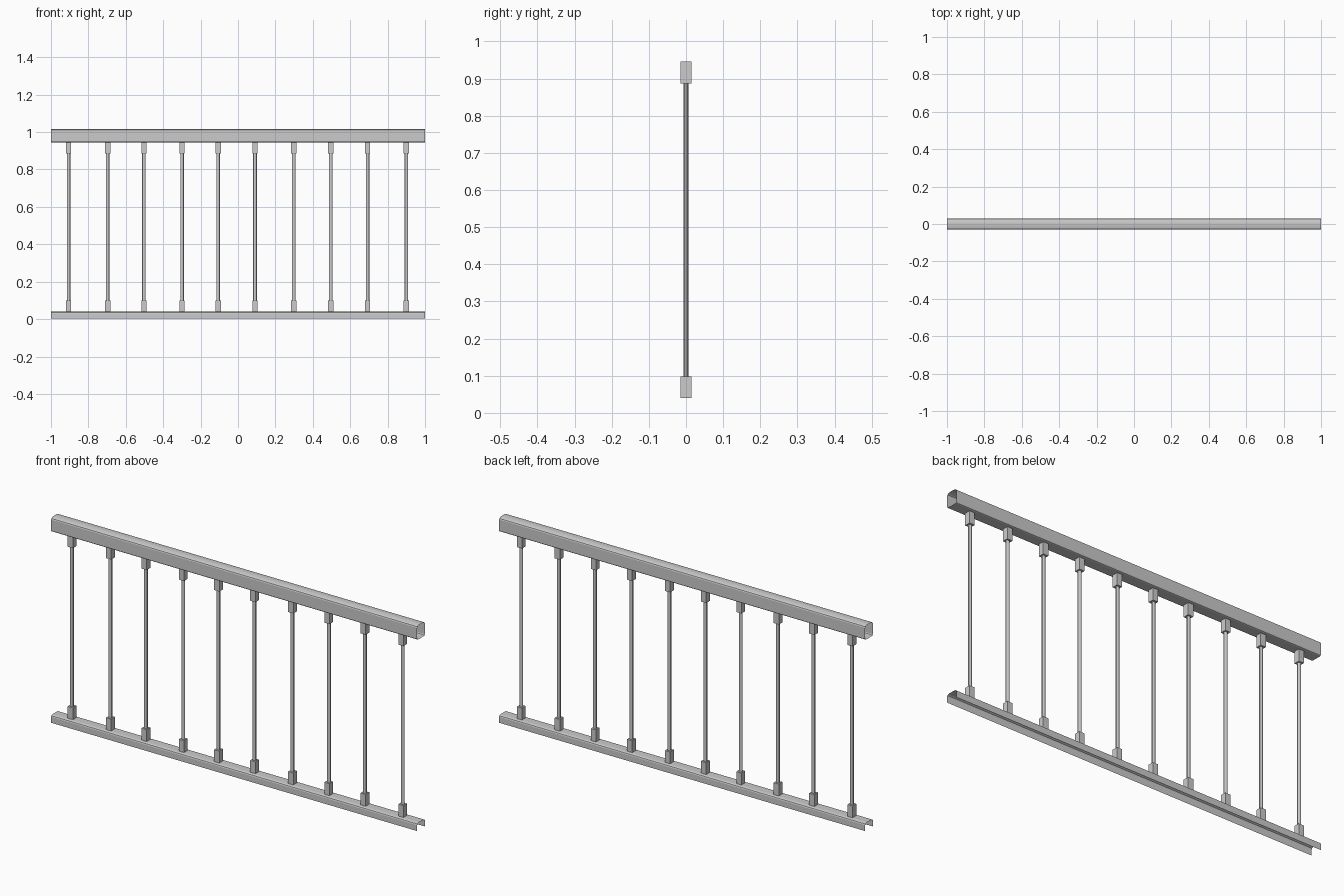
import bpy, bmesh

if "Cube" in bpy.data.objects:
    bpy.data.objects.remove(bpy.data.objects["Cube"])

# Dark grey metal
metal = bpy.data.materials.new("dark_metal")
metal.diffuse_color = (.52, .52, .52, 1)
metal.use_nodes = True
metal.node_tree.nodes["Principled BSDF"].inputs["Base Color"].default_value = metal.diffuse_color

def sweep(name, profile, closed):
    # Extrude a y-z section along x as an open-ended thin shell
    bm = bmesh.new()
    a = [bm.verts.new((-1, y, z)) for y, z in profile]
    b = [bm.verts.new((1, y, z)) for y, z in profile]
    n = len(profile)
    for i in range(n if closed else n - 1):
        j = (i + 1) % n
        bm.faces.new((a[i], a[j], b[j], b[i]))
    bmesh.ops.reverse_faces(bm, faces=bm.faces)
    mesh = bpy.data.meshes.new(name)
    bm.to_mesh(mesh)
    bm.free()
    mesh.materials.append(metal)
    ob = bpy.data.objects.new(name, mesh)
    bpy.context.collection.objects.link(ob)

def mirrored(half):
    # Complete a half section by reflecting it across y = 0
    return half + [(-y, z) for y, z in reversed(half)]

# Hollow handrail and downward-open base channel
sweep("top_rail", mirrored([(-.024, .945), (-.028, .947), (-.03, .952),
                            (-.03, 1.005), (-.028, 1.010), (-.023, 1.013),
                            (-.014, 1.015), (-.005, 1.016)]), True)
sweep("bottom_rail", mirrored([(-.03, .002), (-.03, .031), (-.028, .036),
                               (-.023, .039), (-.014, .040)]), False)

def socket(name, x, z):
    bpy.ops.mesh.primitive_cube_add(size=1, location=(x, 0, z))
    ob = bpy.context.object
    ob.name = name
    ob.scale = (.028, .029, .059)
    ob.data.materials.append(metal)

# Slightly unevenly spaced flat-oval balusters with square sockets at both ends
positions = [-.906, -.697, -.503, -.299, -.106, .091, .298, .496, .693, .9]
for i, x in enumerate(positions, 1):
    bpy.ops.mesh.primitive_cylinder_add(vertices=12, radius=1, depth=.83,
                                        location=(x, 0, .4925))
    bar = bpy.context.object
    bar.name = f"baluster_{i}"
    bar.scale = (.0095, .0072, 1)
    bar.data.materials.append(metal)
    bpy.ops.object.shade_smooth_by_angle()
    socket(f"lower_socket_{i}", x, .069)
    socket(f"upper_socket_{i}", x, .916)
